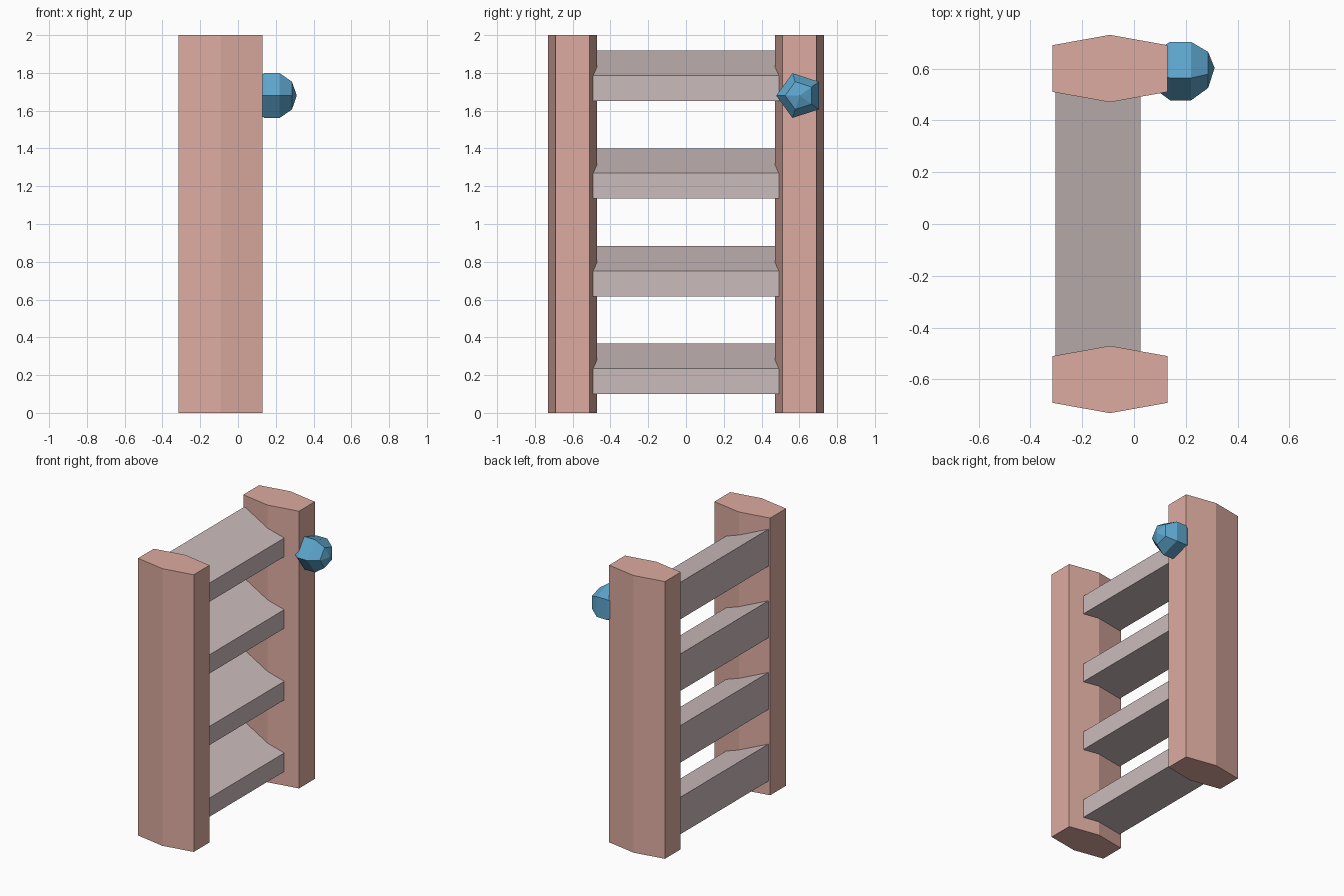
import bpy, bmesh
from math import pi
from mathutils import Matrix

if "Cube" in bpy.data.objects:
    bpy.data.objects.remove(bpy.data.objects["Cube"])


def paint(name, rgb):
    mat = bpy.data.materials.new(name)
    mat.diffuse_color = (*rgb, 1)
    mat.use_nodes = True
    mat.node_tree.nodes["Principled BSDF"].inputs["Base Color"].default_value = mat.diffuse_color
    return mat


def add_object(name, bm, mat):
    bmesh.ops.recalc_face_normals(bm, faces=bm.faces)
    mesh = bpy.data.meshes.new(name)
    bm.to_mesh(mesh)
    bm.free()
    mesh.materials.append(mat)
    obj = bpy.data.objects.new(name, mesh)
    bpy.context.collection.objects.link(obj)
    return obj


def prism(name, profile, offset, mat):
    """Extrude a closed 3D profile along an offset."""
    bm = bmesh.new()
    face = bm.faces.new([bm.verts.new(p) for p in profile])
    ext = bmesh.ops.extrude_face_region(bm, geom=[face], use_keep_orig=True)
    moved = [v for v in ext["geom"] if isinstance(v, bmesh.types.BMVert)]
    bmesh.ops.translate(bm, verts=moved, vec=offset)
    return add_object(name, bm, mat)


pink = paint("pink", (0.72, 0.41, 0.35))
grey = paint("warm_grey", (0.60, 0.50, 0.50))
blue = paint("blue", (0.11, 0.38, 0.61))

# Hexagonal side posts
X0, XM, X1 = -0.315, -0.093, 0.13
for side, name in ((-1, "front_post"), (1, "back_post")):
    outline = [(X0, -0.09), (XM, -0.13), (X1, -0.09),
               (X1, 0.09), (XM, 0.13), (X0, 0.09)]
    prism(name, [(x, y + side * 0.6, 0) for x, y in outline], (0, 0, 2), pink)

# Wedge-shaped steps, ends buried in the posts
for i in range(4):
    z = 0.10 + i * 0.517
    section = [(-0.303, z), (0.025, z), (0.025, z + 0.135), (-0.303, z + 0.267)]
    prism(f"step_{i + 1}", [(x, -0.54, h) for x, h in section], (0, 1.08, 0), grey)

# Five-sided knob on the back post, poles along x
bm = bmesh.new()
bmesh.ops.create_uvsphere(bm, u_segments=5, v_segments=5, radius=0.131)
# turn the pole to x, with one corner pointing to +y
far = max((v.co for v in bm.verts), key=lambda c: c.x)
spin = Matrix.Rotation(-far.to_2d().angle_signed(Matrix.Identity(2)[0]) * -1, 4, 'Z') \
    if abs(far.y) > 1e-4 else Matrix.Identity(4)
axes = Matrix(((0, 0, 1, 0), (1, 0, 0, 0), (0, 1, 0, 0), (0, 0, 0, 1)))
bmesh.ops.transform(bm, matrix=Matrix.Translation((0.18, 0.602, 1.68)) @ axes @ spin,
                    verts=bm.verts)
add_object("knob", bm, blue)
